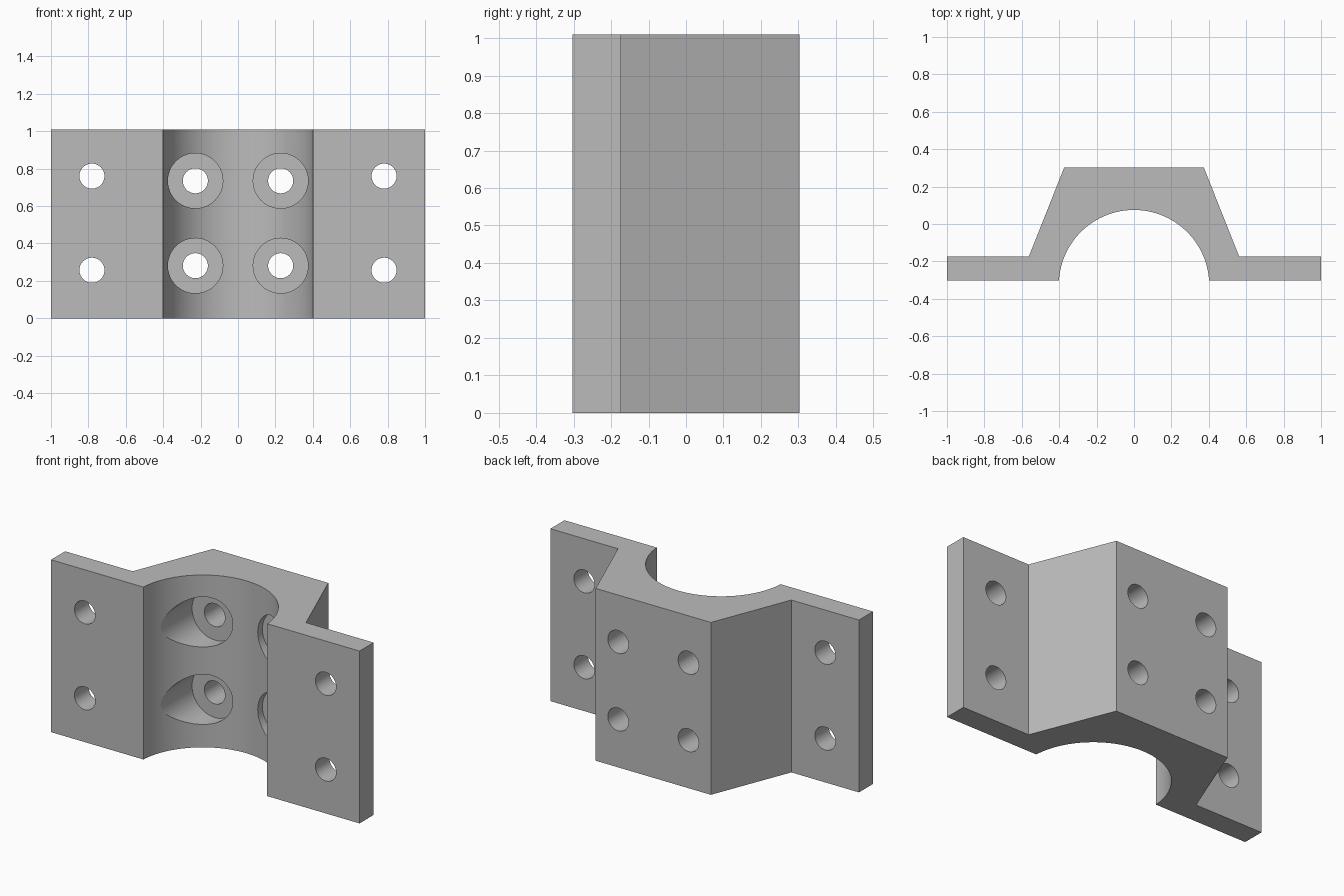
import bpy, bmesh, math
from mathutils import Matrix, Vector

old = bpy.data.objects.get("Cube")
if old:
    bpy.data.objects.remove(old, do_unlink=True)

HEIGHT = 1.01
BACK, FRONT, FLANGE_BACK = 0.303, -0.303, -0.173
BORE_R, BORE_Y = 0.402, -0.327
BORE_STEPS = 64

grey = bpy.data.materials.new("plain grey")
grey.use_nodes = True
colour = (0.5, 0.5, 0.5, 1)
grey.diffuse_color = colour
grey.node_tree.nodes["Principled BSDF"].inputs["Base Color"].default_value = colour


def new_object(name, bm):
    bmesh.ops.recalc_face_normals(bm, faces=bm.faces)
    mesh = bpy.data.meshes.new(name)
    bm.to_mesh(mesh)
    bm.free()
    mesh.materials.append(grey)
    obj = bpy.data.objects.new(name, mesh)
    bpy.context.collection.objects.link(obj)
    return obj


# Clamp body: flanged profile with a round channel, extruded upward
start = math.asin((FRONT - BORE_Y) / BORE_R)
arc = []
for i in range(BORE_STEPS + 1):
    a = start + (math.pi - 2 * start) * i / BORE_STEPS
    arc.append((BORE_R * math.cos(a), BORE_Y + BORE_R * math.sin(a)))
half = [(1, FRONT), (1, FLANGE_BACK), (0.562, FLANGE_BACK), (0.373, BACK)]
outline = half + [(-x, y) for x, y in reversed(half)] + arc[::-1]

bm = bmesh.new()
base = bm.faces.new([bm.verts.new((x, y, 0)) for x, y in outline])
top = bmesh.ops.extrude_face_region(bm, geom=[base])
bmesh.ops.translate(bm, vec=Vector((0, 0, HEIGHT)),
                    verts=[v for v in top["geom"] if isinstance(v, bmesh.types.BMVert)])
body = new_object("clamp_bracket", bm)


def drill(name, spots, radius, y0, y1):
    """Cut round holes along y at each mirrored (x, z) spot."""
    bm = bmesh.new()
    for x, z in spots:
        for side in (-1, 1):
            place = Matrix.Translation((side * x, (y0 + y1) / 2, z)) @ Matrix.Rotation(math.pi / 2, 4, "X")
            bmesh.ops.create_cone(bm, cap_ends=True, segments=48, radius1=radius,
                                  radius2=radius, depth=y1 - y0, matrix=place)
    cutter = new_object(name, bm)
    cutter.hide_render = True
    mod = body.modifiers.new(name, "BOOLEAN")
    mod.operation = "DIFFERENCE"
    mod.solver = "EXACT"
    mod.object = cutter
    bpy.ops.object.select_all(action="DESELECT")
    body.select_set(True)
    bpy.context.view_layer.objects.active = body
    bpy.ops.object.modifier_apply(modifier=name)
    bpy.data.objects.remove(cutter, do_unlink=True)


# Counterbores in the channel, their bolt holes, and the flange holes
bolts = [(0.228, 0.281), (0.228, 0.735)]
flange_holes = [(0.781, 0.257), (0.781, 0.76)]
drill("counterbores", bolts, 0.147, -0.5, 0.11)
drill("through_holes", bolts + flange_holes, 0.067, -0.6, 0.6)

# Smooth the round walls, keep the edges crisp
body.select_set(True)
bpy.context.view_layer.objects.active = body
bpy.ops.object.shade_smooth_by_angle(angle=math.radians(20))
